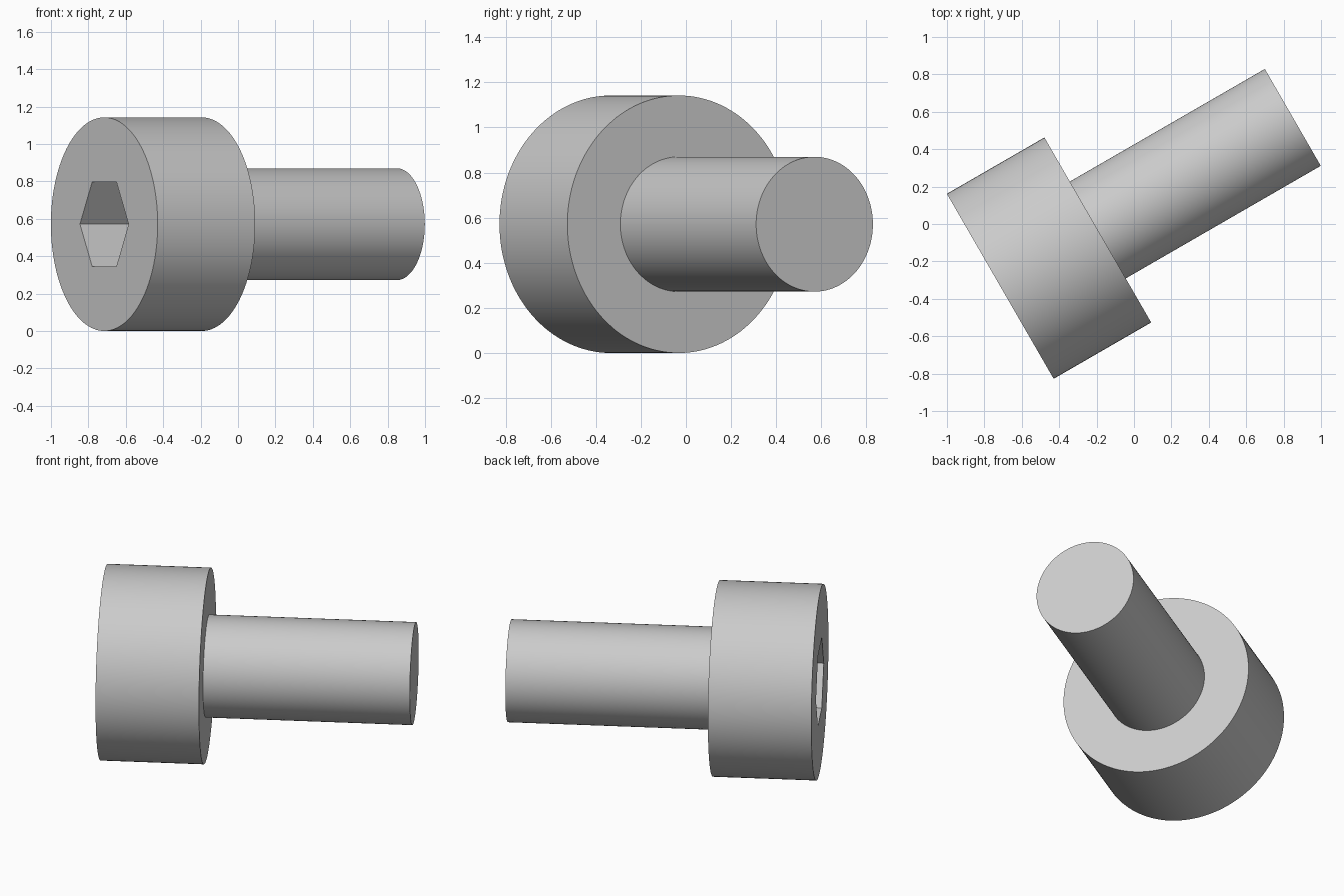
import bpy, bmesh, math
from mathutils import Matrix, Vector

cube = bpy.data.objects.get("Cube")
if cube:
    bpy.data.objects.remove(cube, do_unlink=True)

HEAD_R, HEAD_LEN = 0.571, 0.602
SHAFT_R, TOTAL_LEN = 0.299, 1.806
HEX_R, HEX_DEPTH = 0.26, 0.31
SEGMENTS = 128

# Bolt axis lies flat, turned 30 degrees from x; local z runs from head to tip
turn = math.radians(30)
axis = Vector((math.cos(turn), math.sin(turn), 0))
side = Vector((math.sin(turn), -math.cos(turn), 0))
placement = Matrix((side, axis.cross(side), axis)).transposed().to_4x4()
placement.translation = (-0.715, -0.333, HEAD_R)

steel = bpy.data.materials.new("light_grey_steel")
steel.use_nodes = True
steel.diffuse_color = (0.6, 0.6, 0.6, 1)
steel.node_tree.nodes["Principled BSDF"].inputs["Base Color"].default_value = (0.6, 0.6, 0.6, 1)


def ring(bm, radius, z, count):
    """Closed loop of edges around the bolt axis."""
    verts = [bm.verts.new((radius * math.cos(math.tau * i / count),
                           radius * math.sin(math.tau * i / count), z))
             for i in range(count)]
    edges = [bm.edges.new((verts[i - 1], verts[i])) for i in range(count)]
    return verts, edges


def wall(bm, a, b):
    """Side faces between two rings of equal count."""
    for i in range(len(a)):
        bm.faces.new((a[i - 1], a[i], b[i], b[i - 1]))


def finish(bm, name):
    bmesh.ops.recalc_face_normals(bm, faces=bm.faces)
    mesh = bpy.data.meshes.new(name)
    bm.to_mesh(mesh)
    bm.free()
    mesh.materials.append(steel)
    obj = bpy.data.objects.new(name, mesh)
    bpy.context.collection.objects.link(obj)
    obj.matrix_world = placement
    bpy.ops.object.select_all(action='DESELECT')
    obj.select_set(True)
    bpy.context.view_layer.objects.active = obj
    bpy.ops.object.shade_smooth_by_angle(angle=math.radians(30))


# Head with a hexagonal socket sunk into its outer face
bm = bmesh.new()
rim, rim_edges = ring(bm, HEAD_R, 0, SEGMENTS)
under, _ = ring(bm, HEAD_R, HEAD_LEN, SEGMENTS)
mouth, mouth_edges = ring(bm, HEX_R, 0, 6)
floor, _ = ring(bm, HEX_R, HEX_DEPTH, 6)
bmesh.ops.triangle_fill(bm, edges=rim_edges + mouth_edges, use_beauty=True,
                        normal=(0, 0, -1))
wall(bm, rim, under)
wall(bm, mouth, floor)
bm.faces.new(under)
bm.faces.new(floor)
finish(bm, "bolt_head")

# Plain shaft, seated slightly into the head
bm = bmesh.new()
root, _ = ring(bm, SHAFT_R, HEAD_LEN - 0.02, SEGMENTS)
tip, _ = ring(bm, SHAFT_R, TOTAL_LEN, SEGMENTS)
wall(bm, root, tip)
bm.faces.new(root)
bm.faces.new(tip)
finish(bm, "bolt_shaft")
